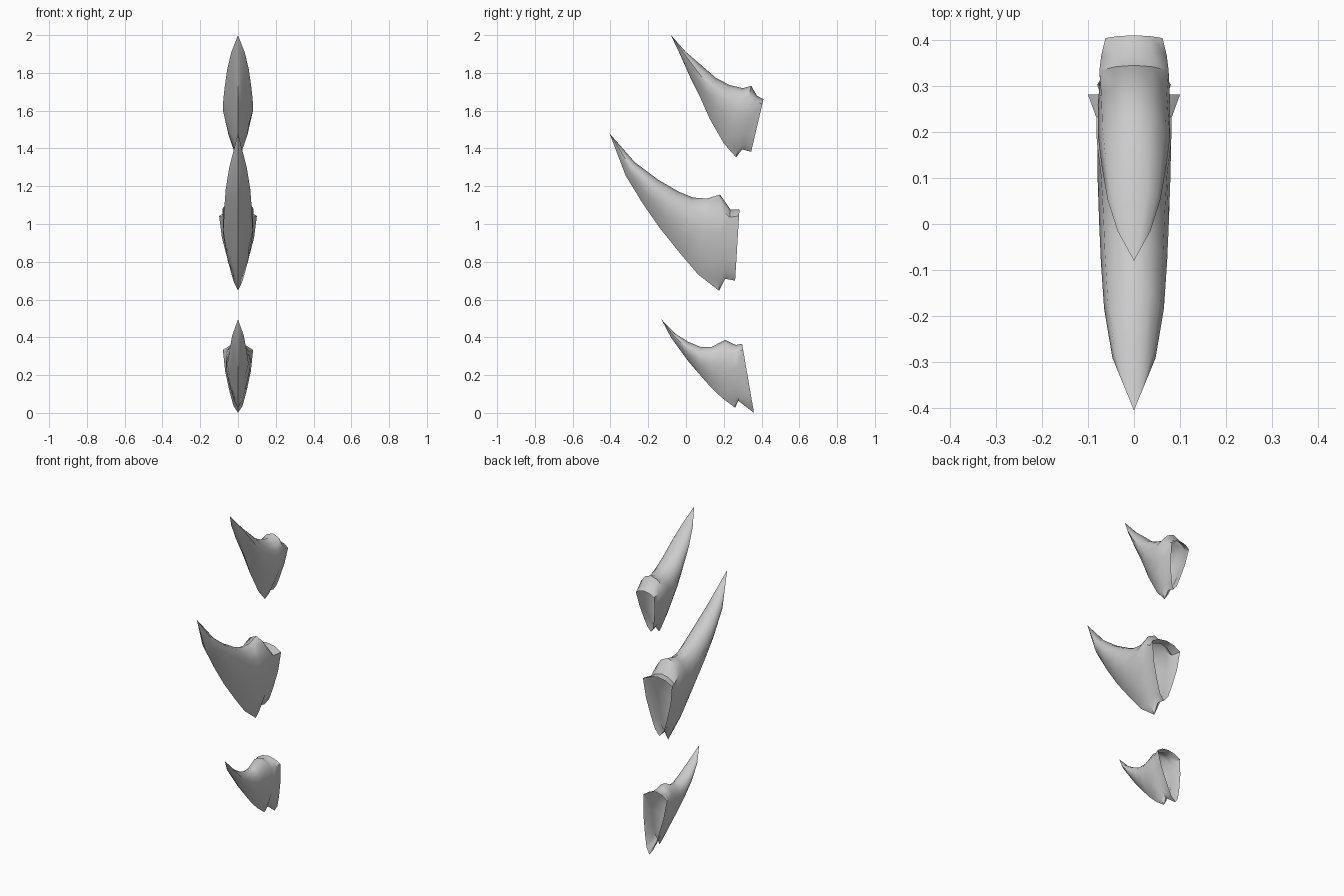
import bpy, bmesh, math

if "Cube" in bpy.data.objects:
    bpy.data.objects.remove(bpy.data.objects["Cube"])

# Half cross-sections: (height fraction from keel to ridge, width fraction)
BODY = [(0, 0), (.1, .26), (.32, .7), (.58, 1), (.8, .88), (.94, .5), (1, 0)]
COLLAR = [(0, 0), (.1, .3), (.3, .55), (.6, .85), (.91, 1), (.975, .55), (1, 0)]
BLEND = [0, 0, 0, 0, .1, .5, .8, 1]      # body section -> collar section, per ring


def claw(name, tip, upper, lower, widths):
    """Hollow claw: rings spanned between an upper and a lower side profile."""
    bm = bmesh.new()
    apex = bm.verts.new((0, *tip))
    rings = []
    for (uy, uz), (ly, lz), w, k in zip(upper, lower, widths, BLEND):
        half = [(a[0] + (b[0] - a[0]) * k, a[1] + (b[1] - a[1]) * k)
                for a, b in zip(BODY, COLLAR)]
        loop = half + [(t, -x) for t, x in half[-2:0:-1]]
        rings.append([bm.verts.new((x * w, ly + (uy - ly) * t, lz + (uz - lz) * t))
                      for t, x in loop])
    n = len(rings[0])
    for i in range(n):
        j = (i + 1) % n
        bm.faces.new((apex, rings[0][i], rings[0][j]))
        for a, b in zip(rings, rings[1:]):
            bm.faces.new((a[i], b[i], b[j], a[j]))
    bmesh.ops.recalc_face_normals(bm, faces=bm.faces)
    # open shell: make sure normals point outwards
    side = max(bm.faces, key=lambda f: f.calc_center_median().x)
    if side.normal.x < 0:
        bmesh.ops.reverse_faces(bm, faces=bm.faces)
    mesh = bpy.data.meshes.new(name)
    bm.to_mesh(mesh)
    bm.free()
    ob = bpy.data.objects.new(name, mesh)
    bpy.context.collection.objects.link(ob)
    bpy.ops.object.select_all(action='DESELECT')
    ob.select_set(True)
    bpy.context.view_layer.objects.active = ob
    bpy.ops.object.shade_smooth_by_angle(angle=math.radians(50))
    return ob


# Upper claw
claw("upper_claw", (-.08, 2.0),
     [(0, 1.91), (.075, 1.846), (.16, 1.772), (.233, 1.735),
      (.302, 1.719), (.345, 1.732), (.375, 1.68), (.41, 1.66)],
     [(-.035, 1.905), (.02, 1.782), (.075, 1.67), (.127, 1.554),
      (.2, 1.427), (.265, 1.353), (.297, 1.395), (.345, 1.382)],
     [.036, .057, .07, .078, .08, .08, .073, .062])

# Middle claw, the largest
claw("middle_claw", (-.405, 1.48),
     [(-.27, 1.326), (-.15, 1.236), (-.04, 1.172), (.037, 1.14),
      (.11, 1.135), (.18, 1.156), (.235, 1.077), (.283, 1.077)],
     [(-.32, 1.257), (-.23, 1.11), (-.14, .98), (-.03, .843),
      (.065, .732), (.175, .647), (.207, .71), (.26, .70)],
     [.047, .065, .072, .076, .08, .086, .084, .10])

# Lower claw
claw("lower_claw", (-.13, .495),
     [(-.058, .42), (.01, .377), (.075, .35), (.138, .35),
      (.207, .387), (.24, .37), (.265, .36), (.297, .366)],
     [(-.08, .40), (.01, .276), (.075, .2), (.13, .137),
      (.19, .08), (.26, .027), (.277, .064), (.36, 0)],
     [.03, .045, .052, .057, .062, .068, .07, .08])
